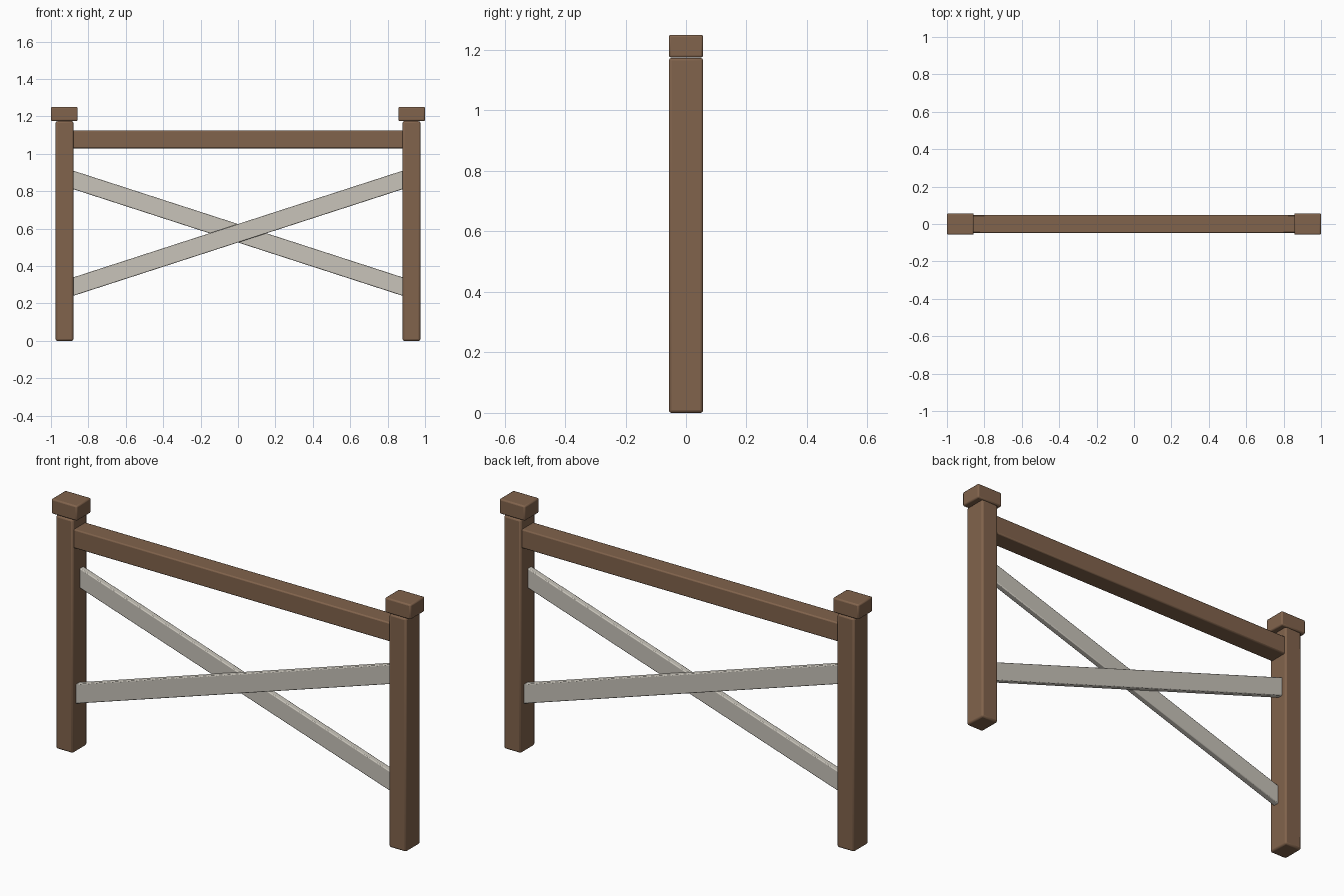
import bpy, math

if "Cube" in bpy.data.objects:
    bpy.data.objects.remove(bpy.data.objects["Cube"])


def material(name, color):
    m = bpy.data.materials.new(name)
    m.diffuse_color = color
    m.use_nodes = True
    m.node_tree.nodes["Principled BSDF"].inputs["Base Color"].default_value = m.diffuse_color
    return m


brown = material("brown_wood", (0.22, 0.125, 0.072, 1))
pale = material("pale_wood", (0.58, 0.55, 0.49, 1))


def beam(name, loc, size, mat, bevel, tilt=0):
    bpy.ops.mesh.primitive_cube_add(size=1, location=loc, rotation=(0, tilt, 0))
    o = bpy.context.object
    o.name = name
    o.scale = size
    bpy.ops.object.transform_apply(location=False, rotation=False, scale=True)
    mod = o.modifiers.new("edge", 'BEVEL')
    mod.width = bevel
    mod.segments = 2
    o.data.materials.append(mat)
    bpy.ops.object.shade_smooth_by_angle(angle=math.radians(30))
    return o


# Posts with caps
for side, s in (("left", -1), ("right", 1)):
    beam(side + "_post", (s * 0.9275, 0, 0.587), (0.095, 0.114, 1.174), brown, 0.009)
    beam(side + "_cap", (s * 0.9285, 0, 1.2125), (0.143, 0.114, 0.075), brown, 0.007)

# Top rail between the posts
beam("top_rail", (0, 0, 1.077), (1.78, 0.095, 0.095), brown, 0.006)

# Crossed braces, one in front of the other, ends let into the posts
tilt = math.atan2(0.57, 1.76)
length = 1.80 / math.cos(tilt)
for name, s in (("front_brace", -1), ("back_brace", 1)):
    beam(name, (0, s * 0.015, 0.575), (length + 0.03, 0.03, 0.094), pale, 0.004, s * tilt)
